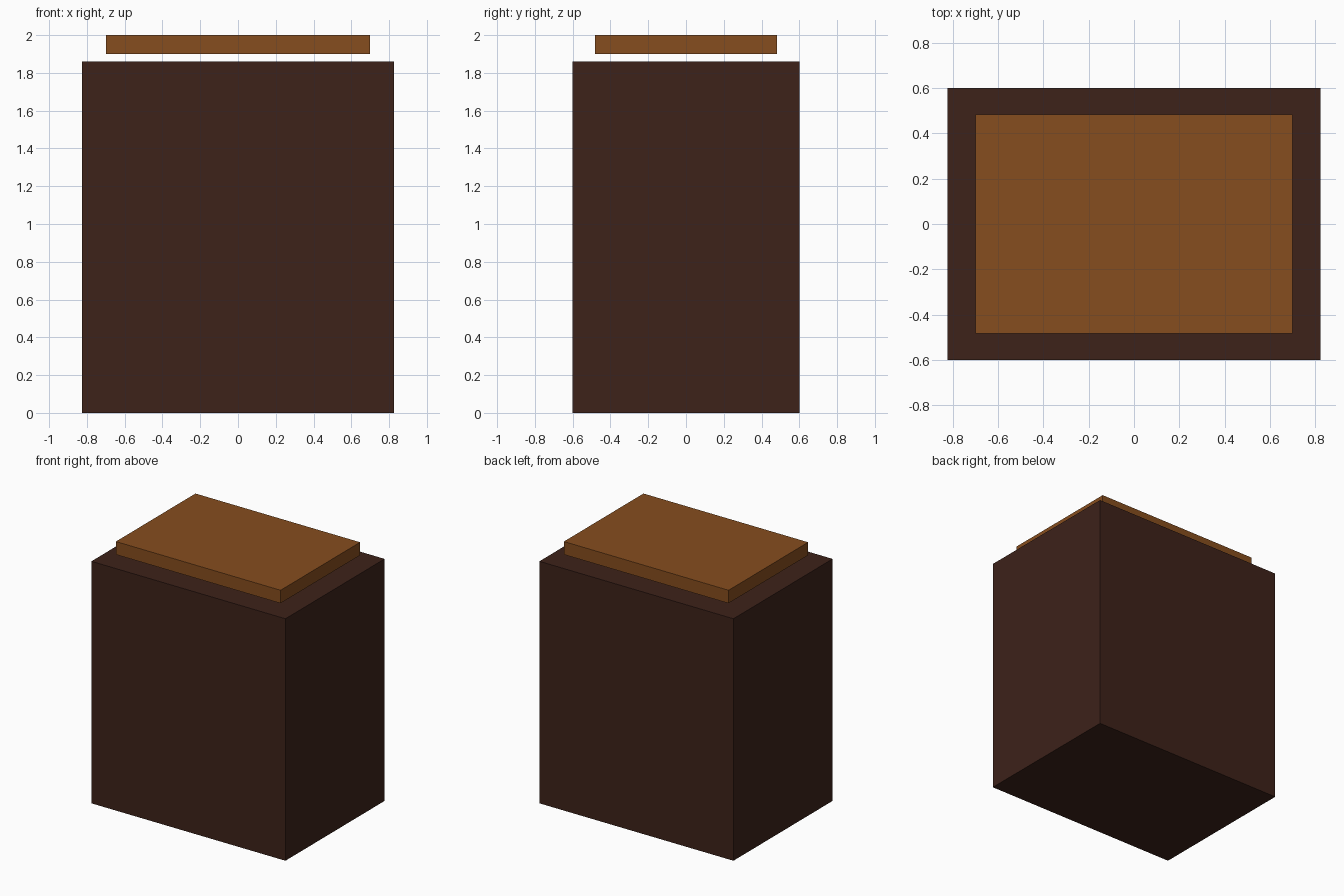
import bpy

if "Cube" in bpy.data.objects:
    bpy.data.objects.remove(bpy.data.objects["Cube"])


def material(name, rgb):
    mat = bpy.data.materials.new(name)
    mat.diffuse_color = (*rgb, 1.0)
    mat.use_nodes = True
    mat.node_tree.nodes["Principled BSDF"].inputs["Base Color"].default_value = mat.diffuse_color
    return mat


def box(name, size, bottom, mat):
    """Flat-faced box centred on x and y, resting at height bottom."""
    bpy.ops.mesh.primitive_cube_add(size=1, location=(0, 0, bottom + size[2] / 2))
    obj = bpy.context.object
    obj.name = name
    obj.scale = size
    bpy.ops.object.transform_apply(location=False, rotation=False, scale=True)
    obj.data.materials.append(mat)
    return obj


dark_wood = material("dark_wood", (0.047, 0.016, 0.010))
light_wood = material("light_wood", (0.24, 0.075, 0.013))

# Main block
box("body", (1.65, 1.204, 1.86), 0.0, dark_wood)

# Smaller top panel, hovering just above the block
box("top_panel", (1.40, 0.966, 0.10), 1.90, light_wood)
